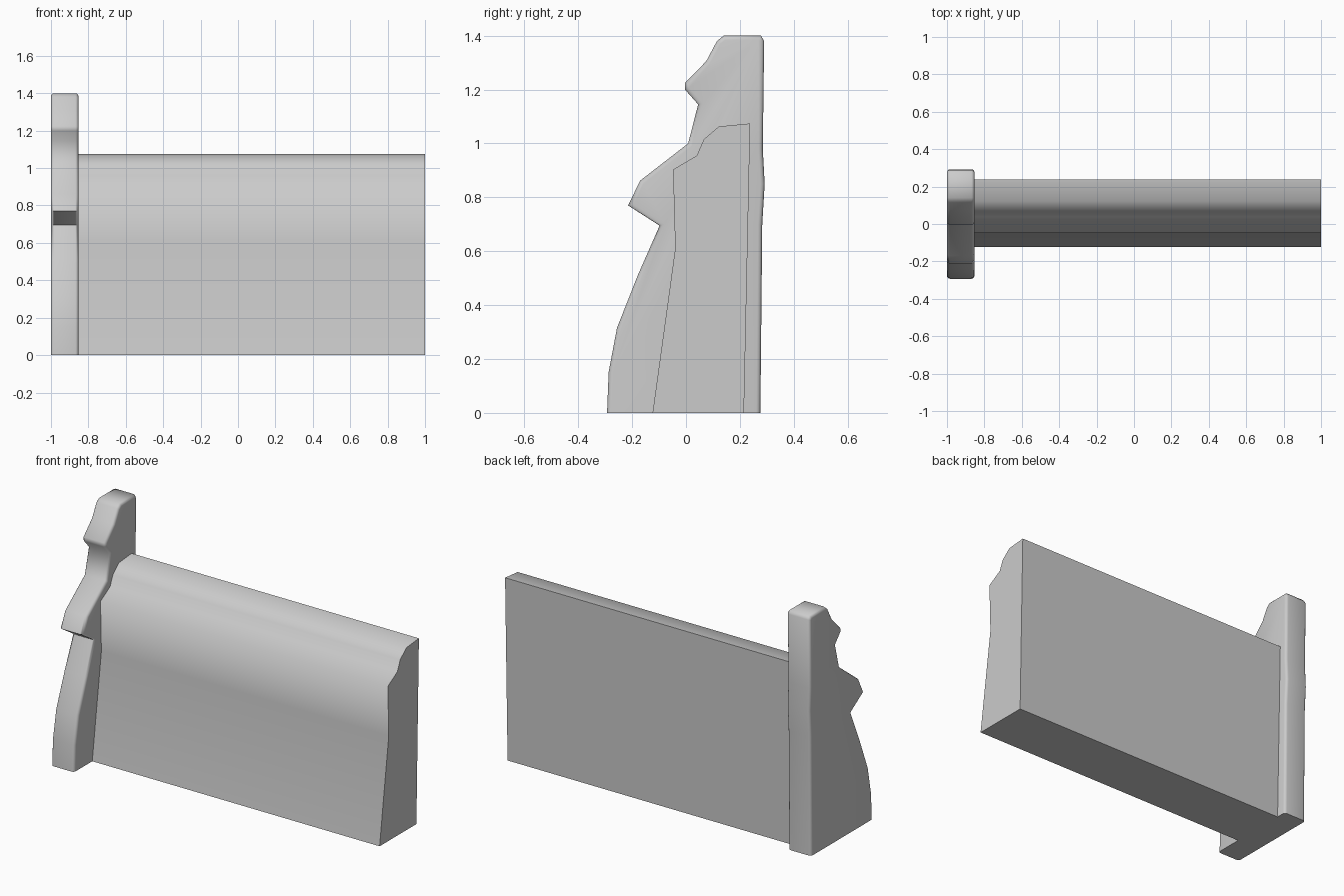
import bpy, bmesh, math

if "Cube" in bpy.data.objects:
    bpy.data.objects.remove(bpy.data.objects["Cube"])


def extrude_profile(name, profile, x0, x1, bevel=0.0, angle=60):
    """Extrude a (y, z) outline along x, optionally rounding the end rims."""
    bm = bmesh.new()
    face = bm.faces.new([bm.verts.new((x0, y, z)) for y, z in profile])
    ext = bmesh.ops.extrude_face_region(bm, geom=[face])
    for v in ext["geom"]:
        if isinstance(v, bmesh.types.BMVert):
            v.co.x = x1
    # extruding keeps the source face as the other end cap
    bmesh.ops.recalc_face_normals(bm, faces=bm.faces)
    if bevel:
        rims = [e for e in bm.edges
                if abs(e.verts[0].co.x - e.verts[1].co.x) < 1e-5
                and max(v.co.z for v in e.verts) > 1e-4]
        bmesh.ops.bevel(bm, geom=rims, offset=bevel, segments=3,
                        profile=0.5, affect='EDGES', clamp_overlap=True)
    bmesh.ops.recalc_face_normals(bm, faces=bm.faces)
    mesh = bpy.data.meshes.new(name)
    bm.to_mesh(mesh)
    bm.free()
    obj = bpy.data.objects.new(name, mesh)
    bpy.context.collection.objects.link(obj)
    bpy.ops.object.select_all(action='DESELECT')
    obj.select_set(True)
    bpy.context.view_layer.objects.active = obj
    bpy.ops.object.shade_smooth_by_angle(angle=math.radians(angle))
    return obj


# Carved end post
post = [(-0.293, 0), (-0.287, 0.152), (-0.256, 0.316), (-0.178, 0.513),
        (-0.098, 0.695), (-0.215, 0.77), (-0.17, 0.862), (0.008, 1.0),
        (0.045, 1.145), (-0.004, 1.2), (-0.004, 1.225), (0.075, 1.305),
        (0.115, 1.38), (0.14, 1.4), (0.278, 1.4), (0.29, 1.38),
        (0.285, 0.98), (0.292, 0.85), (0.283, 0.7), (0.276, 0)]
extrude_profile("end_post", post, -1.0, -0.853, bevel=0.016)

# Long wall section with stepped coping
wall = [(-0.124, 0), (-0.04, 0.61), (-0.048, 0.903), (0.04, 0.955),
        (0.066, 1.015), (0.122, 1.063), (0.238, 1.074), (0.215, 0)]
extrude_profile("wall_section", wall, -0.88, 1.0, angle=65)
